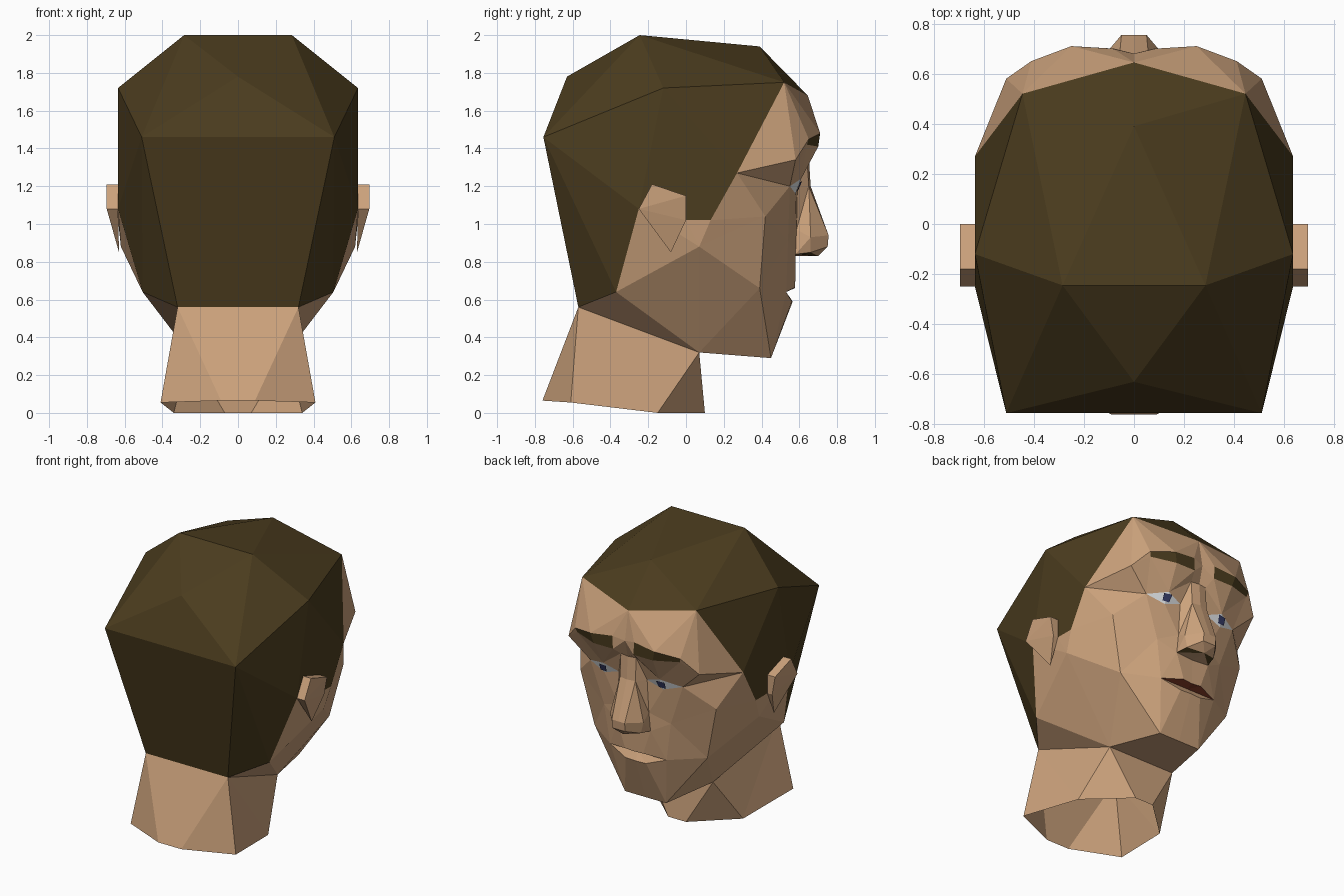
import bpy
from mathutils import Vector

if "Cube" in bpy.data.objects:
    bpy.data.objects.remove(bpy.data.objects["Cube"])


def colour(name, rgb):
    m = bpy.data.materials.new(name)
    m.diffuse_color = (*rgb, 1)
    m.use_nodes = True
    m.node_tree.nodes["Principled BSDF"].inputs["Base Color"].default_value = m.diffuse_color
    return m


SKIN = colour("skin", (0.60, 0.36, 0.20))
HAIR = colour("hair_brown", (0.07, 0.045, 0.013))
WHITE = colour("eye_white", (0.75, 0.78, 0.80))
BLUE = colour("iris_blue", (0.04, 0.05, 0.15))
RED = colour("lip_red", (0.16, 0.03, 0.015))

P = {}   # named landmarks of the +x half


def part(name, mat, faces, centre=(0, 0, 1)):
    """Facets between landmarks, turned away from centre and mirrored in x."""
    verts, index, polys = [], {}, []

    def vid(p):
        key = tuple(round(c, 4) for c in p)
        if key not in index:
            index[key] = len(verts)
            verts.append(key)
        return index[key]

    for face in faces.split(","):
        pts = [Vector(P[n]) for n in face.split()]
        normal = Vector()
        for a, b in zip(pts, pts[1:] + pts[:1]):
            normal += a.cross(b)
        mid = sum(pts, Vector()) / len(pts)
        if normal.dot(mid - Vector(centre)) < 0:
            pts.reverse()
        polys.append([vid(p) for p in pts])
        polys.append([vid((-p.x, p.y, p.z)) for p in reversed(pts)])
    me = bpy.data.meshes.new(name)
    me.from_pydata(verts, [], polys)
    me.materials.append(mat)
    ob = bpy.data.objects.new(name, me)
    bpy.context.collection.objects.link(ob)
    return ob


# Skull landmarks
P.update(
    top=(.285, -.245, 2), topm=(0, -.245, 2), side=(.635, -.12, 1.72),
    back=(.51, -.755, 1.46), backm=(0, -.755, 1.46), crown=(0, -.63, 1.78),
    front=(0, .39, 1.94), peak=(0, .645, 1.68), corner=(.445, .52, 1.75),
    temple=(.635, .27, 1.27), burn=(.635, .13, 1.02), burnb=(.635, 0, 1.02),
    earroot=(.635, -.25, 1.08), jawb=(.505, -.37, .64),
    nape=(.32, -.57, .56), napem=(0, -.57, .56))

# Brow, eye and nose landmarks
P.update(
    glab=(0, .68, 1.48), browin=(.085, .70, 1.50), browmid=(.25, .71, 1.48),
    browtip=(.41, .65, 1.45), browout=(.51, .58, 1.34),
    lowin=(.08, .70, 1.41), lowmid=(.23, .70, 1.41), lowtip=(.40, .64, 1.42),
    lidin=(.11, .59, 1.20), lidtop=(.22, .61, 1.24), lidout=(.36, .55, 1.20),
    lidlow=(.23, .58, 1.16),
    bridge=(.06, .64, 1.36), bridgem=(0, .65, 1.36),
    ridge=(.06, .65, 1.20), ridgem=(0, .66, 1.20),
    tip=(.05, .755, .94), tipm=(0, .755, .94), tipb=(.05, .75, .88), tipbm=(0, .75, .88),
    nside=(.12, .585, .97), wing=(.13, .66, .93), wlow=(.11, .66, .85),
    wroot=(.13, .58, .84), base=(0, .70, .83), sub=(0, .58, .83))

# Cheek, mouth, jaw and neck landmarks
P.update(
    cheek=(.53, .42, 1.04), fold=(.26, .54, .91), ck=(.62, .07, .88),
    jm=(.44, .39, .66), mc=(.22, .53, .64), lip=(.07, .578, .665),
    lipm=(0, .575, .66), inm=(0, .53, .64), low=(.08, .56, .59), lowm=(0, .565, .59),
    chin=(.16, .45, .29), chinm=(0, .45, .29),
    throat=(.26, .07, .32), throatm=(0, .07, .32),
    nkback=(.09, -.76, .065), nkbackm=(0, -.76, .065), nkside=(.41, -.61, .055),
    nkmid=(.34, -.15, 0), nkfront=(.07, .10, 0), nkfrontm=(0, .10, 0))

# Ear and iris landmarks
P.update(
    e1=(.695, -.25, 1.08), e2=(.695, -.18, 1.21), e3=(.695, 0, 1.15), e4=(.672, 0, 1.02),
    r2=(.62, -.18, 1.21), r3=(.62, 0, 1.15), lobe=(.63, -.08, .85),
    i1=(.195, .614, 1.225), i2=(.255, .604, 1.222),
    i3=(.255, .588, 1.175), i4=(.205, .592, 1.175))

# Hair cap
part("hair", HAIR,
     "topm top front,topm crown top,crown back top,top back side,top side corner,"
     "top corner front,front corner peak,crown backm back,backm napem nape back,"
     "back nape jawb,back jawb earroot,back earroot side,side earroot burnb,"
     "side burnb burn,side burn temple,side temple corner")

# Face: forehead, sockets, nose, cheeks, lips, jaw
FOREHEAD = ("peak corner browmid,peak browmid browin,peak browin glab,"
            "corner browtip browmid,corner browout browtip,corner temple browout,"
            "glab browin lowin,glab lowin bridge bridgem,")
SOCKET = ("bridge lowin lidtop,lowin lowmid lidtop,lowmid lowtip lidtop,"
          "lowtip lidout lidtop,lowtip browout lidout,browtip browout lowtip,"
          "browout temple lidout,bridge lidtop lidin,bridge lidin ridge,")
NOSE = ("bridgem bridge ridge ridgem,ridgem ridge tip tipm,ridge lidin nside,"
        "ridge nside wing,ridge wing tip,tipm tip tipb tipbm,tip wing wlow tipb,"
        "wing nside wroot,wing wroot wlow,tipbm tipb base,tipb wlow base,base wroot sub,")
CHEEK = ("temple cheek lidout,lidout cheek fold,lidout fold lidlow,lidlow fold nside,"
         "lidlow nside lidin,nside fold wroot,wroot fold mc,fold cheek jm,fold jm mc,"
         "temple burn cheek,burn ck cheek,cheek ck jm,burn burnb ck,"
         "burnb earroot ck,earroot jawb ck,")
JAW = ("sub wroot lip lipm,wroot mc lip,inm low lowm,inm mc low,lowm low chin chinm,"
       "low mc chin,jm chin mc,ck jawb throat,ck throat jm,jm throat chin,"
       "chinm chin throat throatm,jawb nape throat")
part("face", SKIN, FOREHEAD + SOCKET + NOSE + CHEEK + JAW)

# Neck, open underneath
part("neck", SKIN,
     "nape throat nkmid,nape nkside nkmid,throat nkmid nkfront,"
     "throat throatm nkfrontm nkfront,nape nkback nkside,napem nape nkback nkbackm",
     (0, -.3, .3))

# Ears
part("ears", SKIN,
     "e1 e2 e3,e1 e3 e4,e2 e3 r3 r2,e1 e2 r2 earroot,e3 e4 burnb r3,"
     "e1 e4 lobe,e1 lobe earroot,e4 lobe burnb", (.62, -.1, 1.05))

# Coloured details
part("eyebrows", HAIR, "browin browmid lowmid lowin,browmid browtip lowtip lowmid")
part("eyes", WHITE, "lidin lidtop lidlow,lidtop lidout lidlow")
part("irises", BLUE, "i1 i2 i3 i4")
part("nostrils", HAIR, "base wlow wroot")
part("mouth", RED, "lipm lip inm,lip mc inm")
